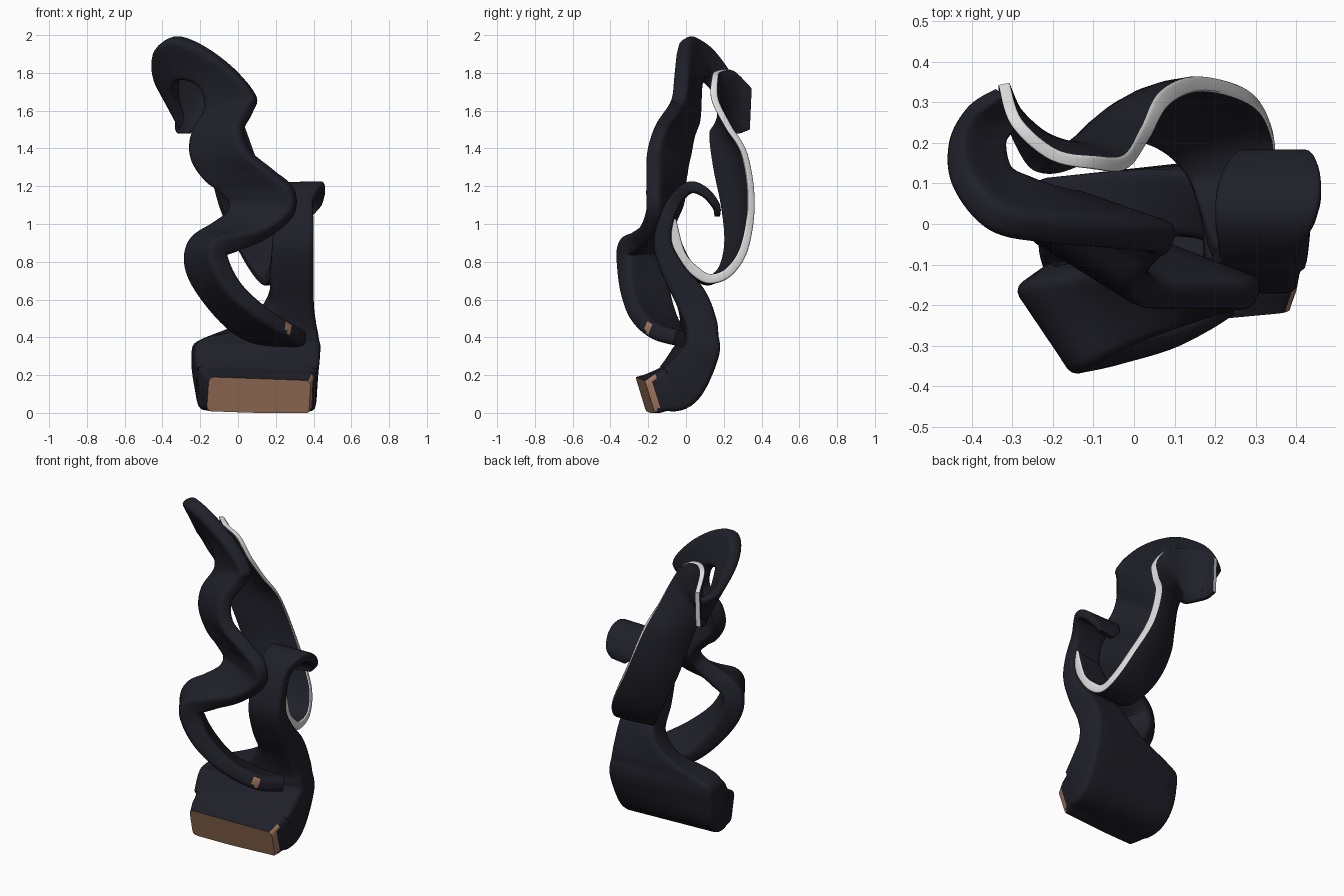
import bpy, bmesh, math
from mathutils import Vector

if "Cube" in bpy.data.objects:
    bpy.data.objects.remove(bpy.data.objects["Cube"])


def material(name, rgb):
    m = bpy.data.materials.new(name)
    m.diffuse_color = (*rgb, 1)
    m.use_nodes = True
    m.node_tree.nodes["Principled BSDF"].inputs["Base Color"].default_value = m.diffuse_color
    return m


DARK = material("dark navy", (0.014, 0.014, 0.022))
WHITE = material("pale edge", (0.72, 0.72, 0.72))
BROWN = material("bronze brown", (0.36, 0.185, 0.11))
STEPS = 8      # slices between stations
ARC = 4        # points on each rounded corner
FILL = 6       # strips across each broad face


def spline(rows):
    """Smooth curve through the stations (all channels at once)."""
    out = []
    n = len(rows)
    for i in range(n - 1):
        p0, p1, p2, p3 = (rows[max(0, min(n - 1, i + d))] for d in (-1, 0, 1, 2))
        for s in range(STEPS):
            t = s / STEPS
            out.append([0.5 * (2 * b + (c - a) * t + (2 * a - 5 * b + 4 * c - d) * t * t
                               + (3 * b - a - 3 * c + d) * t ** 3)
                        for a, b, c, d in zip(p0, p1, p2, p3)])
    out.append(list(rows[-1]))
    return out


def section(w, t, soft):
    """Rounded rectangle, starting at the right hand edge."""
    r = min(soft * t, soft * w, 0.028)
    pts = []
    for su, sv, start in ((1, -1, -90), (1, 1, 0), (-1, 1, 90), (-1, -1, 180)):
        for k in range(ARC):
            a = math.radians(start + 90 * k / (ARC - 1))
            pts.append((su * (w / 2 - r) + r * math.cos(a), sv * (t / 2 - r) + r * math.sin(a)))
        if su == sv:  # points across the broad face
            pts += [(su * (w / 2 - r) * (1 - 2 * k / FILL), sv * t / 2) for k in range(1, FILL)]
    return pts


def ribbon(name, rows, paint, mats, bulge=0, soft=.35):
    """Sweep a slab between a left edge and a right edge; row = left xyz, right xyz, thickness."""
    rows = spline(rows)
    left = [Vector(r[0:3]) for r in rows]
    right = [Vector(r[3:6]) for r in rows]
    mid = [(a + b) / 2 for a, b in zip(left, right)]
    bm = bmesh.new()
    rings = []
    for i, r in enumerate(rows):
        tangent = mid[min(i + 1, len(mid) - 1)] - mid[max(i - 1, 0)]
        across = right[i] - left[i]
        width = across.length
        across.normalize()
        normal = tangent.cross(across).normalized()
        lift = bulge * math.sin(math.pi * max(0, i / (len(rows) - 1) - .25) / .75)
        ring = []
        for u, v in section(width, r[6], soft):
            p = mid[i] + across * u + normal * (v + lift * (1 - (2 * u / width) ** 2))
            p.z = max(p.z, 0)
            ring.append(bm.verts.new(p))
        rings.append(ring)
    n = len(rings[0])
    tag = {}
    for a, b in zip(rings, rings[1:]):
        for k in range(n):
            f = bm.faces.new((a[k], a[(k + 1) % n], b[(k + 1) % n], b[k]))
            tag[f] = k
    tag[bm.faces.new(rings[0][::-1])] = -1
    tag[bm.faces.new(rings[-1])] = -2
    bmesh.ops.recalc_face_normals(bm, faces=bm.faces)
    for f, k in tag.items():
        f.material_index = paint(f.calc_center_median(), f.normal, k)
    me = bpy.data.meshes.new(name)
    bm.to_mesh(me)
    bm.free()
    ob = bpy.data.objects.new(name, me)
    bpy.context.collection.objects.link(ob)
    for m in mats:
        me.materials.append(m)
    bpy.context.view_layer.objects.active = ob
    ob.select_set(True)
    bpy.ops.object.shade_smooth_by_angle(angle=math.radians(40))
    ob.select_set(False)
    return ob


# Base block that rises into an S shaped sheet and curls over at the top
base = [
    (-.16, -.24, .10, .38, -.19, .08, .19),
    (-.19, -.16, .115, .40, -.13, .11, .21),
    (-.22, -.05, .16, .42, -.03, .15, .25),
    (-.24, .01, .30, .43, .085, .32, .19),
    (-.20, .03, .385, .42, .09, .41, .17),
    (.05, .05, .48, .41, .08, .48, .17),
    (.16, .03, .60, .40, .03, .60, .17),
    (.17, -.06, .74, .40, -.06, .74, .13),
    (.18, -.12, .88, .40, -.12, .88, .10),
    (.19, -.11, 1.00, .40, -.11, 1.00, .08),
    (.21, -.06, 1.12, .40, -.06, 1.12, .07),
    (.20, .02, 1.19, .45, .02, 1.195, .06),
    (.21, .10, 1.165, .46, .10, 1.17, .05),
    (.25, .16, 1.09, .44, .16, 1.10, .04),
    (.30, .165, 1.04, .40, .165, 1.05, .03),
]
ribbon("base_and_curl", base,
       lambda c, n, k: int(k == -1 or (c.y < -.155 and c.z < .2 and n.x > .5)),
       [DARK, BROWN], soft=.25)

# Zigzag front strip that climbs from the base and turns back at the head
strip = [
    (.26, .05, .38, .36, -.06, .40),
    (.12, .02, .39, .28, -.19, .44),
    (-.03, -.05, .46, .14, -.28, .53),
    (-.16, -.10, .61, .00, -.325, .65),
    (-.24, -.12, .76, -.08, -.34, .78),
    (-.23, -.12, .88, -.09, -.34, .87),
    (-.13, -.10, .97, .01, -.28, .90),
    (-.05, -.07, 1.05, .16, -.22, .95),
    (-.05, -.04, 1.12, .29, -.18, 1.06),
    (-.11, -.03, 1.19, .29, -.18, 1.18),
    (-.18, -.02, 1.25, .19, -.18, 1.27),
    (-.24, .00, 1.35, .06, -.18, 1.38),
    (-.24, .02, 1.45, .02, -.14, 1.51),
    (-.19, .05, 1.55, .07, -.07, 1.61),
    (-.17, .05, 1.63, .09, -.04, 1.68),
    (-.20, .06, 1.73, -.03, -.03, 1.82),
    (-.27, .09, 1.77, -.20, -.02, 1.94),
    (-.32, .12, 1.76, -.34, .01, 1.985),
    (-.33, .18, 1.68, -.43, .11, 1.93),
    (-.31, .22, 1.58, -.44, .21, 1.82),
    (-.29, .25, 1.51, -.40, .28, 1.72),
    (-.29, .28, 1.51, -.33, .325, 1.67),
]


def strip_thickness(i):
    """Thick at the lower bend, thin towards the rolled end."""
    return 0.085 + 0.04 * math.exp(-((i - 4.5) / 2) ** 2) - 0.05 * max(0, (i - 17) / 4)


ribbon("front_strip", [r + (strip_thickness(i),) for i, r in enumerate(strip)],
       lambda c, n, k: int(2 <= k <= 4 and abs(c.x - .267) < .013 and c.y < -.15 and c.z < .5),
       [DARK, BROWN])

# Back sheet with a pale right hand edge, looping under the curl and up to the head
back = [
    (.20, -.08, .98, .38, -.08, 1.02),
    (.18, -.03, .85, .37, -.03, .84),
    (.16, .04, .74, .36, .05, .75),
    (.13, .12, .70, .35, .13, .71),
    (.07, .19, .76, .34, .23, .75),
    (-.01, .22, .90, .29, .31, .88),
    (-.09, .20, 1.09, .17, .345, 1.12),
    (-.14, .16, 1.28, .08, .31, 1.37),
    (-.19, .14, 1.42, .03, .22, 1.52),
    (-.23, .14, 1.49, -.02, .15, 1.66),
    (-.26, .16, 1.48, -.10, .15, 1.77),
    (-.29, .22, 1.48, -.20, .17, 1.81),
    (-.31, .28, 1.48, -.29, .25, 1.81),
    (-.32, .335, 1.50, -.32, .345, 1.72),
]
ribbon("back_sheet", [r + (.058 - .0023 * i,) for i, r in enumerate(back)],
       lambda c, n, k: int(1 <= k <= 5 or k == -2), [DARK, WHITE], bulge=.045, soft=.2)
